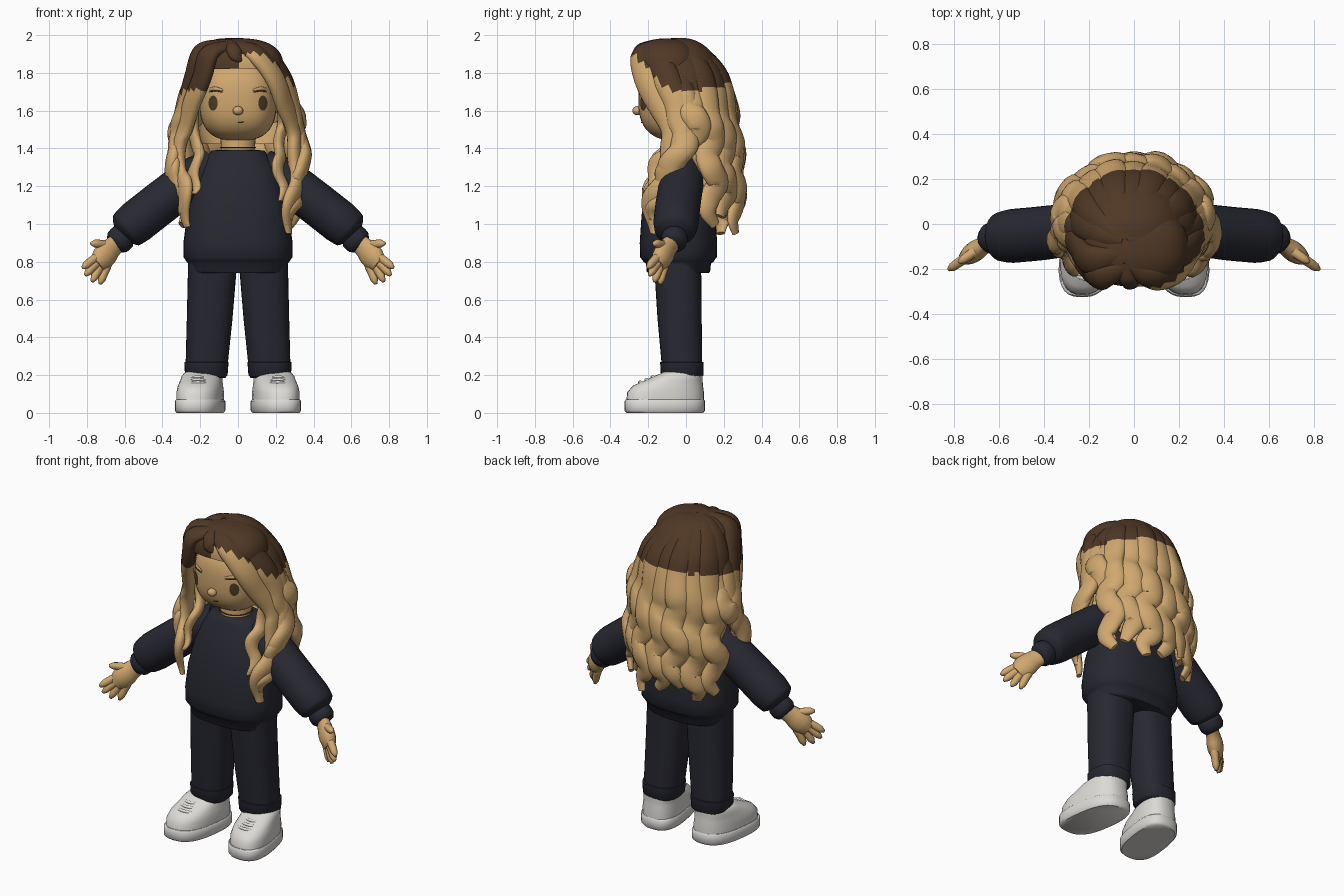
import bpy, bmesh, math
from mathutils import Vector

cube = bpy.data.objects.get("Cube")
if cube:
    bpy.data.objects.remove(cube, do_unlink=True)


def material(name, r, g, b):
    m = bpy.data.materials.new(name)
    m.use_nodes = True
    m.diffuse_color = (r, g, b, 1)
    bsdf = next(n for n in m.node_tree.nodes if n.type == 'BSDF_PRINCIPLED')
    bsdf.inputs["Base Color"].default_value = (r, g, b, 1)
    bsdf.inputs["Roughness"].default_value = 0.8
    return m


TAN = material("warm tan", 0.63, 0.39, 0.16)
BROWN = material("dark brown", 0.08, 0.04, 0.019)
NAVY = material("dark navy", 0.02, 0.021, 0.031)
WHITE = material("shoe white", 0.72, 0.70, 0.67)
EYE = material("eye brown", 0.08, 0.042, 0.018)


def finish(name, bm, mats, rule=None, angle=50):
    bmesh.ops.recalc_face_normals(bm, faces=bm.faces)
    for f in bm.faces:
        f.smooth = True
        if rule:
            f.material_index = rule(f.calc_center_median())
    me = bpy.data.meshes.new(name)
    bm.to_mesh(me)
    bm.free()
    for m in mats:
        me.materials.append(m)
    me.set_sharp_from_angle(angle=math.radians(angle))
    ob = bpy.data.objects.new(name, me)
    bpy.context.scene.collection.objects.link(ob)


def loft(name, rings, mats, rule=None, angle=50):
    bm = bmesh.new()
    vs = [[bm.verts.new(p) for p in ring] for ring in rings]
    n = len(vs[0])
    for a, b in zip(vs, vs[1:]):
        for i in range(n):
            j = (i + 1) % n
            bm.faces.new((a[i], a[j], b[j], b[i]))
    bm.faces.new(vs[0])
    bm.faces.new(vs[-1])
    finish(name, bm, mats, rule, angle)


def spow(v, e):
    return math.copysign(abs(v) ** e, v)


def ring(z, cx, cy, hx, hy, p=2.4, n=32, tilt=0.0):
    out = []
    for i in range(n):
        a = 2 * math.pi * i / n
        y = cy + hy * spow(math.sin(a), 2 / p)
        out.append((cx + hx * spow(math.cos(a), 2 / p) + tilt * y, y, z))
    return out


def lerp_list(vals, t):
    f = t * (len(vals) - 1)
    i = min(int(f), len(vals) - 2)
    return vals[i] + (vals[i + 1] - vals[i]) * (f - i)


def spline(pts, n):
    p = [Vector(q) for q in pts]
    p = [2 * p[0] - p[1]] + p + [2 * p[-1] - p[-2]]
    out = []
    for k in range(n + 1):
        f = k / n * (len(p) - 3)
        i = min(int(f), len(p) - 4)
        t = f - i
        a, b, c, d = p[i:i + 4]
        out.append(0.5 * (2 * b + (c - a) * t + (2 * a - 5 * b + 4 * c - d) * t * t
                          + (3 * b - a - 3 * c + d) * t ** 3))
    return out


def tube(name, pts, widths, flat, mats, hint, rule=None, n=16, sides=12, wave=0.0, phase=0.0):
    path = spline(pts, n)
    rings = []
    for k, p in enumerate(path):
        t = k / n
        tan = (path[min(k + 1, n)] - path[max(k - 1, 0)]).normalized()
        side = tan.cross(hint(p) if callable(hint) else Vector(hint)).normalized()
        nor = side.cross(tan)
        w = lerp_list(widths, t)
        amp = wave * min(1, max(0, (t - 0.35) * 3))
        c = p + side * amp * math.sin(phase + t * 22) + nor * amp * 0.5 * math.cos(phase + t * 22)
        rings.append([c + side * w * math.cos(a) + nor * w * flat * math.sin(a)
                      for a in (2 * math.pi * i / sides for i in range(sides))])
    loft(name, rings, mats, rule, 70)


def ellipsoid(name, c, r, mats, p=2.0, seg=32, rule=None, keep=None):
    bm = bmesh.new()
    bmesh.ops.create_uvsphere(bm, u_segments=seg, v_segments=seg * 3 // 4, radius=1)
    for v in bm.verts:
        k = sum(abs(q) ** p for q in v.co) ** (-1 / p)
        v.co = Vector([c[i] + r[i] * v.co[i] * k for i in range(3)])
    if keep:
        bad = [f for f in bm.faces if not keep(f.calc_center_median())]
        bmesh.ops.delete(bm, geom=bad, context='FACES')
    finish(name, bm, mats, rule)


# Head and face
HC, HR, HP = (0, -0.03, 1.66), (0.205, 0.222, 0.22), 2.7
ellipsoid("head", HC, HR, [TAN], HP, 40)
ellipsoid("nose", (0, -0.258, 1.6), (0.028, 0.026, 0.024), [TAN], seg=16)


def face_y(x, z):
    k = 1 - abs(x / HR[0]) ** HP - abs((z - HC[2]) / HR[2]) ** HP
    return HC[1] - HR[1] * max(k, 0) ** (1 / HP)


for s, label in ((1, "left"), (-1, "right")):
    bm = bmesh.new()
    rows = []
    for k in (0.3, 0.7, 1.0):
        row = []
        for i in range(20):
            a = math.pi * i / 10
            x, z = s * 0.132 + 0.024 * k * math.cos(a), 1.64 + 0.04 * k * math.sin(a)
            row.append(bm.verts.new((x, face_y(x, z) - 0.005, z)))
        rows.append(row)
    bm.faces.new(rows[0])
    for a, b in zip(rows, rows[1:]):
        for i in range(20):
            bm.faces.new((a[i - 1], a[i], b[i], b[i - 1]))
    finish(label + "_eye", bm, [EYE])
    brow = [(s * x, face_y(x, z) - 0.002, z) for x, z in ((0.08, 1.708), (0.125, 1.716), (0.185, 1.7))]
    tube(label + "_eyebrow", brow, [0.006, 0.011, 0.006], 0.6, [TAN], (0, -1, 0), n=8, sides=8)
    low = [(x, y - 0.003, z - 0.011) for x, y, z in brow]
    tube(label + "_eyebrow_edge", low, [0.002, 0.004, 0.002], 1, [EYE], (0, -1, 0), n=8, sides=6)
mouth = [(x, face_y(x, 1.537) - 0.001, z) for x, z in ((-0.005, 1.536), (0.012, 1.537), (0.032, 1.542))]
tube("mouth", mouth, [0.002, 0.003, 0.002], 1, [EYE], (0, -1, 0), n=6, sides=6)

# Neck and necklace
loft("neck", [ring(z, 0, -0.02, r, r, 2) for z, r in ((1.34, 0.1), (1.4, 0.09), (1.5, 0.095))], [TAN])
loft("necklace", [ring(z, 0, -0.02, r, r, 2) for z, r in
                  ((1.403, 0.09), (1.404, 0.096), (1.408, 0.096), (1.409, 0.09))], [EYE])

# Sweater: hem band, body and collar
body = [(0.74, 0.25, 0.16), (0.75, 0.26, 0.168), (0.79, 0.264, 0.172), (0.8, 0.272, 0.185),
        (0.825, 0.288, 0.203), (0.9, 0.289, 0.205), (1.05, 0.27, 0.195), (1.2, 0.235, 0.172),
        (1.3, 0.2, 0.14), (1.36, 0.165, 0.118), (1.388, 0.14, 0.108), (1.392, 0.105, 0.095)]
loft("sweater", [ring(z, 0, -0.04 + max(0, z - 1.1) * 0.08, hx, hy, 2.5, 40) for z, hx, hy in body], [NAVY])

for s, label in ((1, "left"), (-1, "right")):
    def side(pts):
        return [(s * x, y, z) for x, y, z in pts]

    # Sleeve and cuff
    tube(label + "_sleeve", side([(0.13, 0, 1.31), (0.25, -0.02, 1.235), (0.4, -0.04, 1.12), (0.54, -0.053, 1.01),
                                  (0.593, -0.058, 0.965), (0.615, -0.06, 0.945)]),
         [0.09, 0.112, 0.115, 0.115, 0.104, 0.06], 1.04, [NAVY], (0, -1, 0), n=20, sides=24)
    tube(label + "_cuff", side([(0.59, -0.058, 0.95), (0.622, -0.062, 0.92), (0.655, -0.068, 0.888)]),
         [0.055, 0.072, 0.074, 0.072, 0.056], 0.95, [NAVY], (0, -1, 0), n=8, sides=20)

    # Hand, lying in one upright plane
    def hand(x, z):
        return (s * x, -0.075 - (x - 0.64) * 0.7, z)
    flat_dir = (-0.57 * s, -0.82, 0)
    tube(label + "_palm", [hand(0.63, 0.908), hand(0.675, 0.867), hand(0.712, 0.825), hand(0.748, 0.785)],
         [0.054, 0.056, 0.067, 0.067, 0.045], 0.68, [TAN], flat_dir, n=10, sides=16)
    fingers = {"thumb": (0.68, 0.88, 0.778, 0.898), "index_finger": (0.735, 0.83, 0.822, 0.768),
               "middle_finger": (0.73, 0.81, 0.808, 0.728), "ring_finger": (0.715, 0.8, 0.772, 0.694),
               "little_finger": (0.69, 0.79, 0.73, 0.682)}
    for part, (x0, z0, x1, z1) in fingers.items():
        tube(label + "_" + part, [hand(x0, z0), hand((x0 + x1) / 2, (z0 + z1) / 2 + 0.004), hand(x1, z1)],
             [0.024, 0.026, 0.024, 0.023, 0.021, 0.009], 0.95, [TAN], flat_dir, n=10, sides=10)

    # Trouser leg with turned cuff
    leg = [(0.8, 0.134, -0.045, 0.13, 0.125), (0.5, 0.15, -0.034, 0.121, 0.117),
           (0.27, 0.165, -0.022, 0.112, 0.108), (0.268, 0.167, -0.022, 0.117, 0.115),
           (0.2, 0.168, -0.02, 0.113, 0.113), (0.185, 0.168, -0.02, 0.1, 0.1)]
    loft(label + "_trouser_leg", [ring(z, s * cx, cy, hx, hy, 2.5) for z, cx, cy, hx, hy in leg], [NAVY])

    # Shoe: sole, upper and laces
    sole = [(0, 0.117, 0.203), (0.012, 0.126, 0.213), (0.062, 0.126, 0.213), (0.07, 0.12, 0.207)]
    loft(label + "_sole", [ring(z, s * 0.185, -0.112, hx, hy, 2.7, tilt=-0.14 * s) for z, hx, hy in sole], [WHITE])
    upper = [(0.06, -0.11, 0.119, 0.206), (0.11, -0.108, 0.12, 0.203), (0.145, -0.095, 0.114, 0.185),
             (0.17, -0.066, 0.108, 0.154), (0.195, -0.04, 0.104, 0.128), (0.21, -0.022, 0.095, 0.11),
             (0.222, -0.02, 0.08, 0.093)]
    loft(label + "_shoe_upper", [ring(z, s * 0.185, cy, hx, hy, 2.5, tilt=-0.14 * s) for z, cy, hx, hy in upper],
         [WHITE])
    for i in range(3):
        y, z = -0.24 + 0.033 * i, 0.163 + 0.014 * i
        tube("%s_lace_%d" % (label, i + 1), side([(0.16, y + 0.012, z - 0.008), (0.212, y - 0.004, z),
                                                  (0.265, y + 0.012, z - 0.008)]),
             [0.008, 0.01, 0.008], 0.8, [WHITE], (0, -0.5, 1), n=8, sides=8)


# Hair: dark roots above a line that rises toward the left forehead and the back
def roots(c):
    line = 1.7 + 0.2 * max(0, c.y) + (1.1 * max(0, -c.y - 0.09) if c.x > 0 else 0)
    return 0 if c.z > line + 0.008 * math.sin(c.x * 90 + c.y * 70) else 1


def outward(p):
    return Vector((p.x, p.y + 0.02, max(0, p.z - 1.62))).normalized()


HAIR = [BROWN, TAN]
ellipsoid("hair_cap", (0, -0.025, 1.66), (0.265, 0.24, 0.325), HAIR, 2.1, 64, roots,
          lambda c: c.z > 1.84 or (c.y > -0.06 and c.z > 1.42) or (c.z > 1.7 and abs(c.x) > 0.19))
ellipsoid("front_hair_volume", (0.005, -0.1, 1.835), (0.235, 0.178, 0.148), HAIR, 2.4, 48, roots,
          lambda c: c.z > 1.825)


def back_lock(name, deg, end, grow, width, phase):
    a = math.radians(deg)
    pts = []
    for e in (87, 70, 49, 28, 8):
        r = math.radians(e)
        k = math.sin(r) ** 2
        pts.append((0.258 * grow * math.cos(r) * math.cos(a) - 0.04 * k,
                    -0.02 - 0.06 * k + 0.24 * grow * math.cos(r) * math.sin(a), 1.66 + 0.312 * math.sin(r)))
    steps = 9
    for i in range(1, steps + 1):
        t = i / steps
        z = 1.66 + (end - 1.66) * t
        out = grow * (1 + 0.24 * math.sin(t * 2.4)) + 0.05 * math.sin(phase + z * 25)
        turn = a + 0.11 * min(1, 2 * t) * math.sin(phase + 1.5 + z * 25)
        pts.append((0.268 * out * math.cos(turn), -0.01 + 0.235 * out * math.sin(turn), z))
    tube(name, pts, [w * width for w in (0.02, 0.045, 0.058, 0.06, 0.058, 0.056, 0.054, 0.05, 0.024)],
         0.52, HAIR, outward, roots, n=60, sides=12)


for i in range(9):
    edge = i in (0, 8)
    back_lock("outer_back_lock_%d" % (i + 1), 10 + 20 * i, 1.4 if edge else 0.95 + 0.045 * (i % 3),
              1.0 + 0.035 * (i % 2), 1.22, i * 1.1)
for i in range(8):
    back_lock("inner_back_lock_%d" % (i + 1), 27 + 18 * i, 1.05 + 0.06 * (i % 2), 0.91, 1.2, i * 1.3)

# Locks framing the face, swept from the parting
FRONT = {
    "sweep": ([(-0.03, -0.19, 1.95), (0.09, -0.235, 1.905), (0.19, -0.215, 1.78), (0.25, -0.14, 1.62),
               (0.295, -0.055, 1.46), (0.31, -0.1, 1.28), (0.28, -0.17, 1.12), (0.265, -0.185, 0.95)], 1.15),
    "side": ([(-0.03, -0.13, 1.96), (0.13, -0.16, 1.91), (0.245, -0.1, 1.76), (0.295, -0.03, 1.58),
              (0.335, -0.02, 1.43), (0.34, -0.08, 1.27), (0.3, -0.15, 1.1)], 1.25),
    "temple": ([(0.17, -0.17, 1.82), (0.23, -0.12, 1.68), (0.235, -0.04, 1.53), (0.215, -0.09, 1.39),
                (0.225, -0.17, 1.26), (0.235, -0.195, 1.12)], 0.85),
    "outer": ([(0.2, -0.06, 1.86), (0.275, -0.01, 1.7), (0.315, 0.0, 1.52), (0.34, -0.04, 1.38),
               (0.33, -0.1, 1.25), (0.3, -0.15, 1.12), (0.285, -0.18, 1.02)], 1.0),
}
for s, label in ((1, "left"), (-1, "right")):
    for k, (part, (pts, w)) in enumerate(FRONT.items()):
        moved = [((x + 0.03) * s - 0.03 * (1 if z > 1.9 else s), y, z + (0 if s > 0 else 0.035 * (z < 1.2)))
                 for x, y, z in pts]
        tube("%s_%s_lock" % (label, part), moved,
             [w * r for r in (0.03, 0.06, 0.062, 0.058, 0.056, 0.052, 0.022)],
             0.58, HAIR, outward, roots, n=52, sides=12, wave=0.02, phase=k * 1.7 + s)
tube("parting_tuft", [(-0.04, -0.17, 1.965), (-0.03, -0.24, 1.935), (-0.01, -0.262, 1.895), (0.02, -0.262, 1.865)],
     [0.02, 0.036, 0.042, 0.02], 0.6, [BROWN], outward, n=14)
